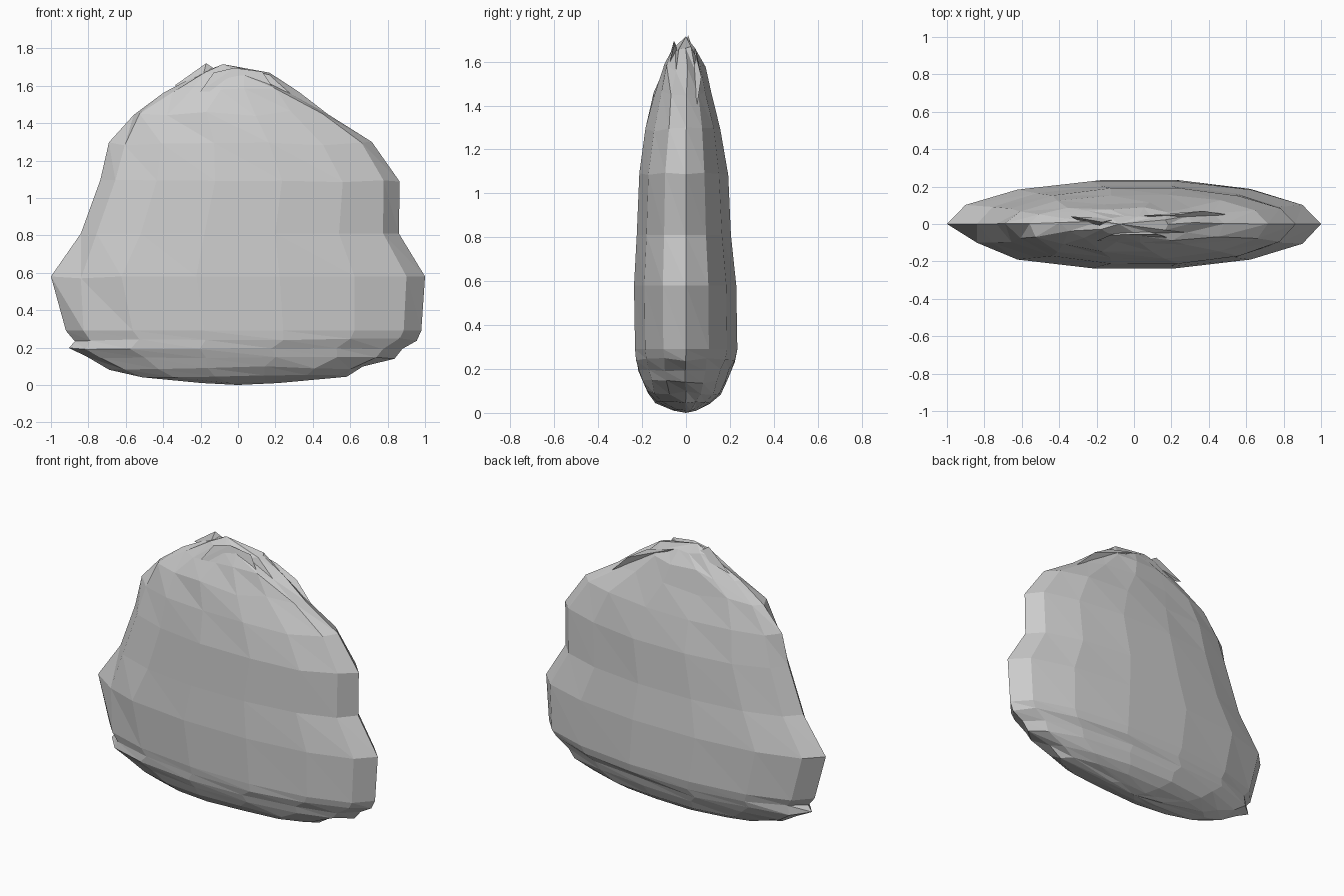
import bpy, bmesh, math, random

if "Cube" in bpy.data.objects:
    bpy.data.objects.remove(bpy.data.objects["Cube"])

random.seed(4)
SEGMENTS = 14

# Stacked elliptical rings: height, left x, right x, front y, back y, roughness
rings = [
    (0.015, -0.22, 0.22, -0.06, 0.05, 0.006),
    (0.045, -0.56, 0.58, -0.14, 0.11, 0.008),
    (0.09, -0.68, 0.67, -0.18, 0.16, 0.010),
    (0.14, -0.81, 0.83, -0.20, 0.185, 0.010),
    (0.19, -0.90, 0.87, -0.22, 0.205, 0.010),
    (0.24, -0.88, 0.95, -0.23, 0.225, 0.010),
    (0.29, -0.92, 0.98, -0.238, 0.24, 0.0),
    (0.58, -1.00, 1.00, -0.243, 0.235, 0.0),
    (0.81, -0.84, 0.86, -0.23, 0.21, 0.0),
    (1.09, -0.74, 0.86, -0.22, 0.195, 0.006),
    (1.29, -0.68, 0.72, -0.185, 0.16, 0.012),
    (1.45, -0.57, 0.49, -0.145, 0.115, 0.018),
    (1.57, -0.39, 0.33, -0.105, 0.085, 0.020),
    (1.66, -0.20, 0.18, -0.065, 0.045, 0.014),
]

bm = bmesh.new()
loops = []
for z, left, right, front, back, rough in rings:
    loop = []
    for k in range(SEGMENTS):
        a = 2 * math.pi * k / SEGMENTS
        x = (left + right) / 2 + (right - left) / 2 * math.cos(a)
        s = math.sin(a)
        y = s * (back if s > 0 else -front)
        x += random.uniform(-rough, rough)
        dz = random.uniform(-rough, rough)
        loop.append(bm.verts.new((x, y + random.uniform(-rough, rough) * 0.4, z + dz)))
    loops.append(loop)

# Notch in the left edge
loops[7][8].co = (-0.84, -0.10, 0.57)

# Triangulated sides with slanting facets
for lower, upper in zip(loops, loops[1:]):
    for k in range(SEGMENTS):
        n = (k + 1) % SEGMENTS
        bm.faces.new((lower[k], lower[n], upper[k]))
        bm.faces.new((lower[n], upper[n], upper[k]))

# Close the base and the off-centre peak
base = bm.verts.new((0, 0, 0))
peak = bm.verts.new((-0.08, 0, 1.715))
for k in range(SEGMENTS):
    n = (k + 1) % SEGMENTS
    bm.faces.new((base, loops[0][n], loops[0][k]))
    bm.faces.new((peak, loops[-1][k], loops[-1][n]))

bmesh.ops.recalc_face_normals(bm, faces=bm.faces)

# Keep the stone on the ground plane
low = min(v.co.z for v in bm.verts)
for v in bm.verts:
    v.co.z -= low

mesh = bpy.data.meshes.new("rock_slab")
bm.to_mesh(mesh)
bm.free()
rock = bpy.data.objects.new("rock_slab", mesh)
bpy.context.collection.objects.link(rock)


# Small jagged chips along the crest
def chip(name, points):
    m = bpy.data.meshes.new(name)
    b = bmesh.new()
    for p in points:
        b.verts.new(p)
    bmesh.ops.convex_hull(b, input=b.verts)
    b.to_mesh(m)
    b.free()
    bpy.context.collection.objects.link(bpy.data.objects.new(name, m))


chip("crest_chip_left", [(-0.17, 0.01, 1.72), (-0.34, 0.04, 1.60), (-0.08, 0.03, 1.66), (-0.2, -0.03, 1.6)])
chip("crest_chip_front", [(-0.02, -0.055, 1.695), (-0.13, -0.06, 1.67), (0.13, -0.055, 1.675),
                          (-0.2, -0.09, 1.57), (0.2, -0.08, 1.57), (0, -0.02, 1.62)])
chip("crest_chip_right", [(0.24, 0.05, 1.61), (0.37, 0.07, 1.53), (0.05, 0.045, 1.66),
                          (0.5, 0.05, 1.40), (0.3, 0.0, 1.5)])
